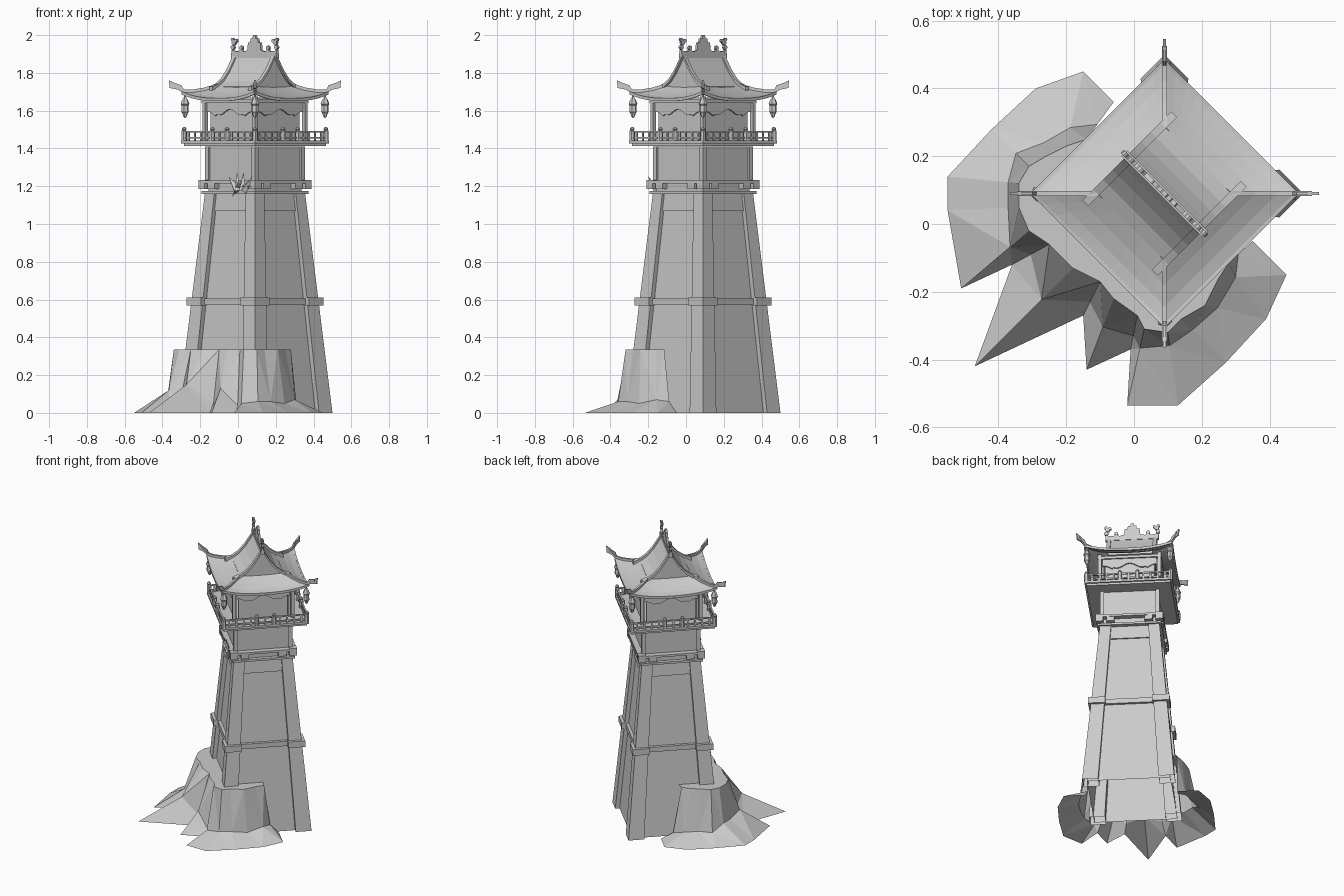
import bpy, bmesh
from math import pi, sin, cos
from mathutils import Matrix, Vector

cube = bpy.data.objects.get("Cube")
if cube:
    bpy.data.objects.remove(cube)

stone = bpy.data.materials.new("plain grey")
stone.use_nodes = True
GREY = (0.6, 0.6, 0.6, 1)
stone.diffuse_color = GREY
stone.node_tree.nodes["Principled BSDF"].inputs["Base Color"].default_value = GREY

# The tower stands diagonally, a little off centre
TOWER = Matrix.Translation((0.09, 0.09, 0)) @ Matrix.Rotation(-pi / 4, 4, 'Z')
SIDES = [Matrix.Rotation(k * pi / 2, 4, 'Z') for k in range(4)]


def finish(name, bm, place=TOWER, thickness=0):
    bmesh.ops.recalc_face_normals(bm, faces=bm.faces)
    mesh = bpy.data.meshes.new(name)
    bm.to_mesh(mesh)
    bm.free()
    mesh.materials.append(stone)
    obj = bpy.data.objects.new(name, mesh)
    bpy.context.collection.objects.link(obj)
    obj.matrix_world = place
    if thickness:
        mod = obj.modifiers.new("thickness", 'SOLIDIFY')
        mod.thickness = thickness


def box(bm, m, x, y, z):
    """Box between the given (low, high) ranges."""
    centre = [(a + b) / 2 for a, b in (x, y, z)]
    size = [b - a for a, b in (x, y, z)]
    bmesh.ops.create_cube(bm, size=1, matrix=m @ Matrix.Translation(centre) @ Matrix.Diagonal((*size, 1)))


def loft(bm, rings, closed=True, caps=True):
    rows = [[bm.verts.new(p) for p in ring] for ring in rings]
    n = len(rows[0])
    for low, high in zip(rows, rows[1:]):
        for i in range(n if closed else n - 1):
            j = (i + 1) % n
            bm.faces.new((low[i], low[j], high[j], high[i]))
    if caps:
        bm.faces.new(rows[0])
        bm.faces.new(rows[-1])


def square(m, x0, x1, y0, y1, z):
    return [m @ Vector(p) for p in ((x0, y0, z), (x1, y0, z), (x1, y1, z), (x0, y1, z))]


def plate(bm, m, outline, y, depth):
    """Upright plate from an (x, z) outline."""
    loft(bm, [[m @ Vector((x, y + d, z)) for x, z in outline] for d in (0, depth)])


def turned(bm, m, x, y, profile, sides=6):
    """Lathed shape from (radius, z) pairs."""
    loft(bm, [[m @ Vector((x + r * cos(2 * pi * i / sides), y + r * sin(2 * pi * i / sides), z))
               for i in range(sides)] for r, z in profile])


def bar(bm, path, across, width, height):
    """Rectangular bar along a path."""
    side, up = Vector(across).normalized() * width / 2, Vector((0, 0, height))
    loft(bm, [[p - side, p + side, p + side + up, p - side + up] for p in path])


def half_at(z):
    return 0.29 - 0.103 * z / 1.17


# Tapered shaft, open underneath
bm = bmesh.new()
loft(bm, [square(SIDES[0], -h, h, -h, h, z) for h, z in ((0.262, 0), (0.162, 1.17))], caps=False)
finish("shaft", bm)

bm = bmesh.new()
for s in SIDES:
    loft(bm, [square(s, h - w, h, h - w, h, z) for h, w, z in ((0.29, 0.1, 0), (0.187, 0.07, 1.17))], caps=False)
finish("corner_buttresses", bm)

bm = bmesh.new()
for s in SIDES:
    loft(bm, [square(s, -h + 0.06, h - 0.06, -h + 0.016, -h + 0.05, z)
              for h, z in ((half_at(1.07), 1.07), (half_at(1.17), 1.17))])
finish("top_boards", bm)

bm = bmesh.new()
h = half_at(0.59)
for s in SIDES:
    box(bm, s, (h - 0.09, h + 0.018), (h - 0.09, h + 0.018), (0.568, 0.61))
    box(bm, s, (-h + 0.05, h - 0.05), (-h + 0.008, -h + 0.05), (0.572, 0.605))
finish("middle_band", bm)

# Lower ledge with brackets
bm = bmesh.new()
for s in SIDES:
    for z, out in ((1.16, 0.2), (1.215, 0.212)):
        box(bm, s, (-out, out), (-out, -0.17), (z, z + 0.014))
    for x in (-0.12, 0.12):
        box(bm, s, (x - 0.025, x + 0.025), (-0.21, -0.17), (1.185, 1.215))
    box(bm, s, (0.165, 0.212), (0.165, 0.212), (1.185, 1.234))
finish("lower_ledge", bm)

bm = bmesh.new()
for x, z, r, lean in ((0.05, 1.215, 0.035, -0.7), (0.085, 1.225, 0.035, -0.1), (0.125, 1.225, 0.035, 0.1),
                      (0.165, 1.215, 0.03, 0.7), (0.075, 1.18, 0.03, -2.4), (0.14, 1.2, 0.03, 1.6)):
    m = Matrix.Translation((x, -0.215, z)) @ Matrix.Rotation(lean, 4, 'Y')
    bmesh.ops.create_cone(bm, segments=4, radius1=r * 0.7, radius2=0, depth=0.1, cap_ends=True, matrix=m)
finish("spiky_ornament", bm)

# Rooms
bm = bmesh.new()
box(bm, SIDES[0], (-0.175, 0.175), (-0.175, 0.175), (1.17, 1.41))
for s in SIDES:
    box(bm, s, (0.162, 0.187), (0.162, 0.187), (1.23, 1.41))
finish("lower_room", bm)

bm = bmesh.new()
for s in SIDES:
    box(bm, s, (-0.157, 0.157), (-0.178, -0.165), (1.44, 1.67))
finish("upper_walls", bm)

bm = bmesh.new()
for s in SIDES:
    box(bm, s, (0.176, 0.197), (0.176, 0.197), (1.44, 1.675))
    box(bm, s, (-0.2, 0.2), (-0.2, -0.176), (1.64, 1.658))
finish("upper_posts", bm)

bm = bmesh.new()
wave = [(x / 100, 1.592 + 0.016 * cos(x * pi / 8) - 0.014 * (abs(x) > 10)) for x in range(-17, 18)]
for s in SIDES:
    plate(bm, s, wave + [(0.17, 1.65), (-0.17, 1.65)], -0.19, 0.01)
finish("wavy_valances", bm)

# Balcony
bm = bmesh.new()
box(bm, SIDES[0], (-0.277, 0.277), (-0.277, 0.277), (1.427, 1.442))
box(bm, SIDES[0], (-0.265, 0.265), (-0.265, 0.265), (1.413, 1.427))
finish("balcony_floor", bm)

bm = bmesh.new()
for s in SIDES:
    for z in (1.452, 1.484):
        box(bm, s, (-0.266, 0.266), (-0.27, -0.26), (z, z + 0.009))
    for i in range(-5, 6):
        box(bm, s, (i * 0.046 - 0.005, i * 0.046 + 0.005), (-0.269, -0.261), (1.44, 1.487))
    for x in (-0.265, -0.055, 0.055):
        turned(bm, s, x, -0.265, ((0.015, 1.44), (0.015, 1.493), (0.009, 1.496), (0.014, 1.503), (0.005, 1.514)))
finish("balcony_railing", bm)

# Roof: a concave skirt with a raised gable
E, G = 0.272, 0.14
CURVE = ((0, 1.895), (0.03, 1.845), (0.06, 1.8), (0.1, 1.755), (G, 1.728), (0.19, 1.7), (0.235, 1.681), (E, 1.672))


def roof_z(dist, along):
    base = next(z for d, z in CURVE if d == dist)
    return base - 0.008 * dist / E + 0.036 * (abs(along) / E) ** 2.5


bm = bmesh.new()
for s in SIDES:
    loft(bm, [[s @ Vector((d * t / 6, -d, roof_z(d, d * t / 6))) for t in range(-6, 7)]
              for d, z in CURVE[4:]], closed=False, caps=False)
bmesh.ops.remove_doubles(bm, verts=bm.verts, dist=0.0005)
finish("roof_skirt", bm, thickness=0.012)

gable = [(-d, z) for d, z in CURVE[4:0:-1]] + [(d, z) for d, z in CURVE[:5]]
bm = bmesh.new()
loft(bm, [[Vector((x, y, z)) for y, z in gable + [(G, 1.7), (-G, 1.7)]] for x in (-G, G)])
finish("gable_roof", bm)

bm = bmesh.new()
for x in (-0.145, 0.145):
    path = [Vector((x, y, z - 0.005)) for y, z in [(-0.185, 1.712)] + gable + [(0.185, 1.712)]]
    bar(bm, path, (1, 0, 0), 0.024, 0.02)
finish("gable_boards", bm)

bm = bmesh.new()
for s in SIDES:
    path = [Vector((d, d, roof_z(d, d) - 0.004)) for d, z in CURVE[4:]]
    path += [Vector((0.292, 0.292, 1.715)), Vector((0.308, 0.308, 1.735))]
    bar(bm, [s @ p for p in path], s @ Vector((1, -1, 0)), 0.014, 0.017)
    diagonal = s @ Matrix.Rotation(pi / 4, 4, 'Z')
    tail = ((0.37, 1.7), (0.42, 1.714), (0.452, 1.72), (0.456, 1.762), (0.43, 1.748), (0.39, 1.735))
    plate(bm, diagonal, tail, -0.004, 0.008)
finish("hip_ridges", bm)

bm = bmesh.new()
for s in SIDES:
    path = [Vector((E * t / 6, -E - 0.003, roof_z(E, E * t / 6) - 0.014)) for t in range(-6, 7)]
    bar(bm, [s @ p for p in path], s @ Vector((0, 1, 0)), 0.01, 0.016)
finish("eave_trim", bm)

bm = bmesh.new()
for s in SIDES:
    turned(bm, s, 0.262, 0.262, ((0.004, 1.7), (0.006, 1.67), (0.014, 1.66), (0.024, 1.635), (0.018, 1.628),
                                 (0.02, 1.592), (0.014, 1.584), (0.01, 1.57), (0.003, 1.562)))
finish("hanging_lanterns", bm)

# Crested ridge
bm = bmesh.new()
box(bm, SIDES[0], (-0.168, 0.168), (-0.012, 0.012), (1.88, 1.906))
half = [(0.168, 1.9), (0.168, 1.92), (0.12, 1.912), (0.1, 1.925), (0.08, 1.912), (0.05, 1.92),
        (0.046, 1.962), (0.03, 1.96), (0.026, 1.982), (0.012, 1.982), (0.008, 2.0)]
plate(bm, SIDES[0], half + [(-x, z) for x, z in reversed(half)], -0.007, 0.014)
for side in (-1, 1):
    for x, z, r in ((0.155, 1.96, 0.014), (0.163, 1.935, 0.013), (0.14, 1.97, 0.01), (0.165, 1.976, 0.01), (0.1, 1.932, 0.012)):
        m = Matrix.Translation((side * x, 0, z)) @ Matrix.Rotation(pi / 2, 4, 'X')
        bmesh.ops.create_cone(bm, segments=8, radius1=r, radius2=r, depth=0.014, cap_ends=True, matrix=m)
finish("ridge_crest", bm)

# Rocks around the foot: foot point, top point, shoulder position and height
ROCKS = (
    (-.06, .36, -.14, .25, .6, .03), (-.15, .45, -.2, .23, .75, .05), (-.29, .4, -.26, .2, .8, .06),
    (-.42, .28, -.31, .17, .65, .06), (-.55, .14, -.34, .12, .85, .1), (-.55, .04, -.34, .05, .85, .1),
    (-.51, -.19, -.31, -.02, .72, .12), (-.36, -.12, -.25, -.06, .5, .07), (-.47, -.42, -.18, -.13, .68, .15),
    (-.15, -.27, -.1, -.17, .4, .05), (-.14, -.43, -.06, -.22, .6, .13), (-.01, -.37, .01, -.27, .4, .04),
    (-.02, -.535, .03, -.31, .75, .05), (.13, -.535, .1, -.32, .82, .06), (.27, -.41, .14, -.28, .75, .06),
    (.39, -.28, .21, -.24, .8, .05), (.45, -.15, .25, -.16, .75, .07), (.35, -.05, .28, -.115, .6, .06))
bm = bmesh.new()
rings = [[], [], [], []]
for fx, fy, tx, ty, t, z in ROCKS:
    foot, top, core = Vector((fx, fy, 0)), Vector((tx, ty, 0.335)), Vector((0.09, 0.09, 0.335))
    shoulder = foot.lerp(top, t)
    shoulder.z = z
    for ring, p in zip(rings, (foot, shoulder, top, top.lerp(core, 0.35))):
        ring.append(p)
loft(bm, rings, closed=False, caps=False)
bmesh.ops.triangulate(bm, faces=bm.faces)
finish("rocks", bm, place=Matrix.Identity(4))
